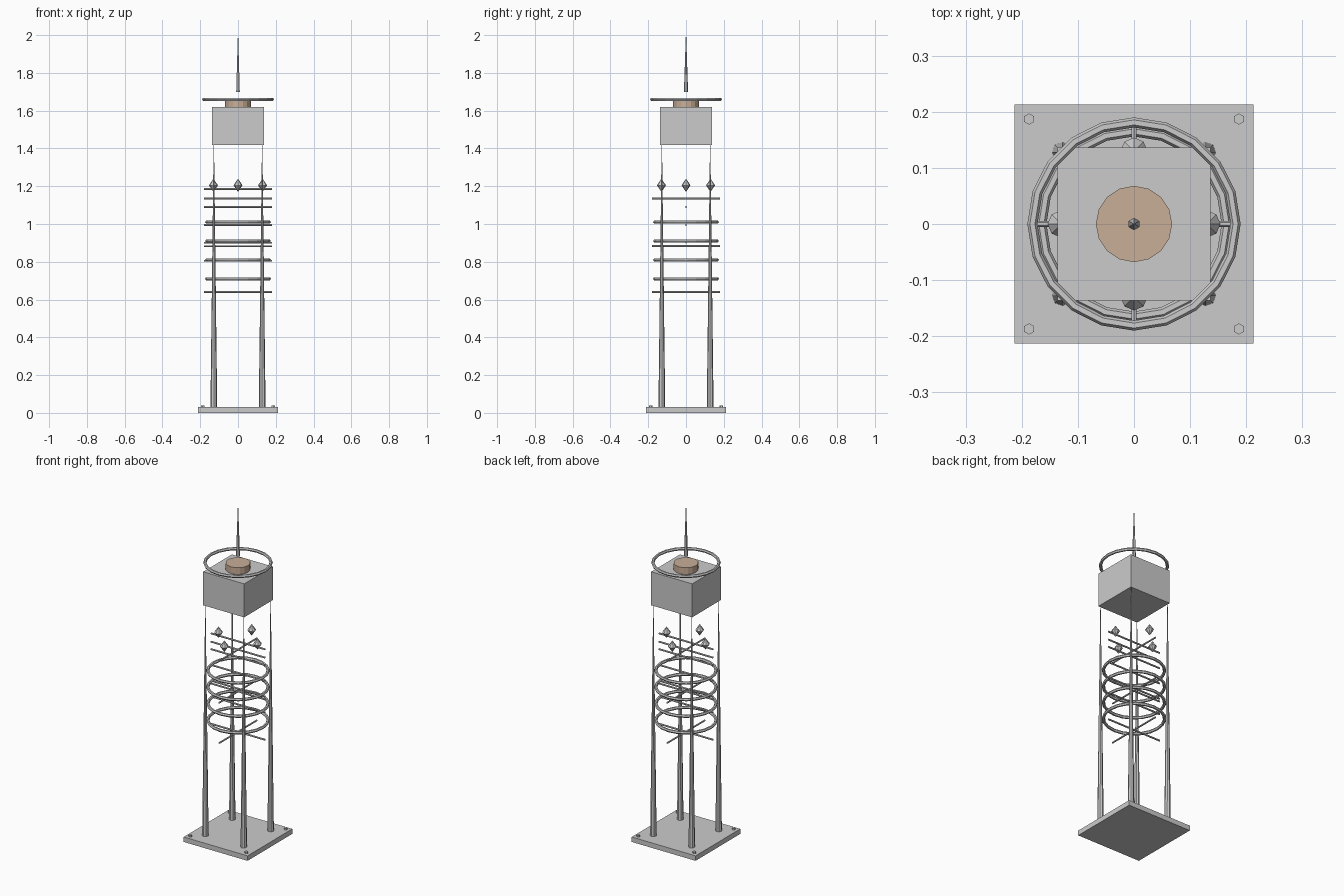
import bpy, math
from mathutils import Vector

if "Cube" in bpy.data.objects:
    bpy.data.objects.remove(bpy.data.objects["Cube"])


def box(name, size, z0, z1):
    bpy.ops.mesh.primitive_cube_add(size=1, location=(0, 0, (z0 + z1) / 2))
    o = bpy.context.object
    o.name = name
    o.scale = (size, size, z1 - z0)
    bpy.ops.object.transform_apply(location=False, rotation=False, scale=True)
    return o


def cone(name, x, y, z0, z1, r0, r1, sides):
    bpy.ops.mesh.primitive_cone_add(vertices=sides, radius1=r0, radius2=r1,
                                    depth=z1 - z0, location=(x, y, (z0 + z1) / 2))
    bpy.context.object.name = name
    return bpy.context.object


def ring(name, z, major, minor, segments=20):
    bpy.ops.mesh.primitive_torus_add(major_radius=major, minor_radius=minor,
                                     major_segments=segments, minor_segments=6,
                                     location=(0, 0, z))
    bpy.context.object.name = name


def rod(name, z, along_y=False, half=0.18, r=0.005):
    rot = (math.pi / 2, 0, 0) if along_y else (0, math.pi / 2, 0)
    bpy.ops.mesh.primitive_cylinder_add(vertices=6, radius=r, depth=2 * half,
                                        location=(0, 0, z), rotation=rot)
    bpy.context.object.name = name


# Base plate with hex bolts, and tapering corner legs
box("base_plate", 0.426, 0, 0.03)
for sx in (-1, 1):
    for sy in (-1, 1):
        cone("base_bolt", 0.187 * sx, 0.187 * sy, 0.028, 0.04, 0.01, 0.01, 6)
        cone("corner_leg", 0.128 * sx, 0.128 * sy, 0.03, 1.43, 0.018, 0.001, 8)

# Coil rings
for i in range(4):
    ring("coil_ring", 0.71 + 0.1 * i, 0.165, 0.009)

# Single cross rods
for i in range(5):
    rod("side_rod", 0.805 + 0.095 * i)

# Crossed brace pairs
for z in (0.64, 0.883, 1.135):
    rod("brace_x", z)
    rod("brace_y", z, True)

# Floating diamond insulators between the legs
for i in range(4):
    a = i * math.pi / 2
    x, y = 0.13 * math.cos(a), 0.13 * math.sin(a)
    low = cone("diamond", x, y, 1.17, 1.205, 0, 0.024, 8)
    top = cone("diamond_top", x, y, 1.205, 1.24, 0.024, 0, 8)
    # remove the hidden caps, then join the halves
    for o in (low, top):
        import bmesh
        bm = bmesh.new()
        bm.from_mesh(o.data)
        caps = [f for f in bm.faces if len(f.verts) > 4]
        bmesh.ops.delete(bm, geom=caps, context='FACES_ONLY')
        bm.to_mesh(o.data)
        bm.free()
    low.select_set(True)
    top.select_set(True)
    bpy.context.view_layer.objects.active = low
    bpy.ops.object.join()

# Head: box, copper disc, halo ring and spire
box("head_box", 0.273, 1.418, 1.62)
disc = cone("copper_disc", 0, 0, 1.62, 1.66, 0.068, 0.068, 16)
copper = bpy.data.materials.new("copper")
copper.diffuse_color = (0.58, 0.42, 0.31, 1)
copper.use_nodes = True
copper.node_tree.nodes["Principled BSDF"].inputs["Base Color"].default_value = copper.diffuse_color
disc.data.materials.append(copper)
ring("halo_ring", 1.66, 0.181, 0.009)
cone("spire", 0, 0, 1.70, 2.0, 0.011, 0.001, 6)
